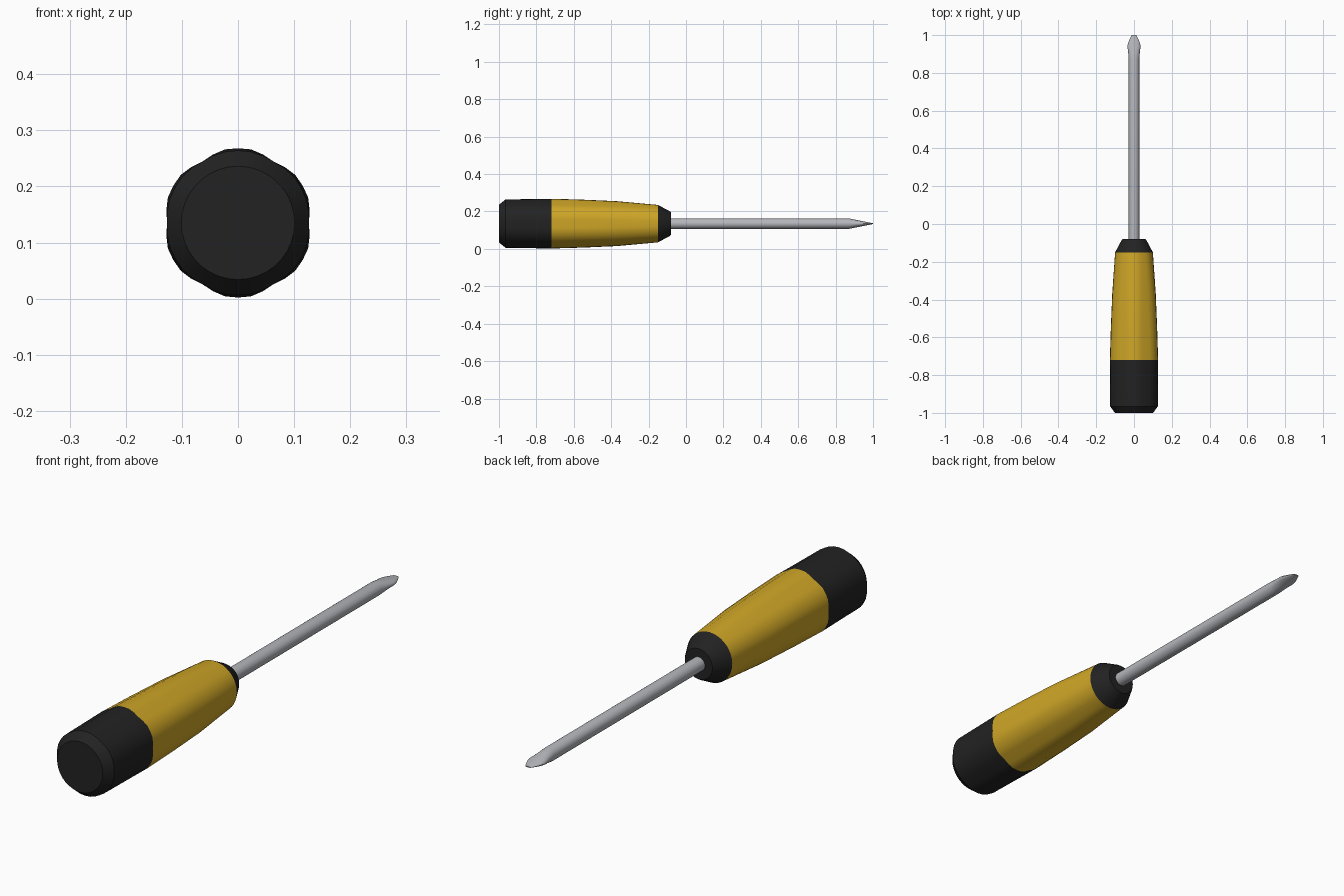
import bpy, bmesh, math

cube = bpy.data.objects.get("Cube")
if cube:
    bpy.data.objects.remove(cube, do_unlink=True)

AXIS_Z = 0.135   # height of the tool's long axis


def material(name, rgb, rough=0.5):
    m = bpy.data.materials.new(name)
    m.use_nodes = True
    m.diffuse_color = (*rgb, 1)
    bsdf = m.node_tree.nodes["Principled BSDF"]
    bsdf.inputs["Base Color"].default_value = (*rgb, 1)
    bsdf.inputs["Roughness"].default_value = rough
    return m


black = material("black rubber", (0.016, 0.016, 0.016))
yellow = material("yellow plastic", (0.62, 0.38, 0.02))
steel = material("steel", (0.46, 0.47, 0.50))


def loft(name, sections, mat, sides=36, cap_start=False, cap_end=False):
    """Skin rings along y; each section is (y, half width, half height, flute depth)."""
    bm = bmesh.new()
    rings = []
    for y, rx, rz, depth in sections:
        ring = []
        for i in range(sides):
            a = math.tau * i / sides
            k = 1 - depth * max(0, math.cos(6 * a))   # six shallow finger flutes
            ring.append(bm.verts.new((rx * k * math.cos(a), y,
                                      AXIS_Z + rz * k * math.sin(a))))
        rings.append(ring)
    for r0, r1 in zip(rings, rings[1:]):
        for i in range(sides):
            j = (i + 1) % sides
            bm.faces.new((r0[i], r0[j], r1[j], r1[i]))
    if cap_start:
        bm.faces.new(rings[0])
    if cap_end:
        bm.faces.new(rings[-1])
    bmesh.ops.recalc_face_normals(bm, faces=bm.faces)
    # Open sleeves: make sure the walls face away from the axis
    wall = bm.faces[:][0]
    wall.normal_update()
    c = wall.calc_center_median()
    if wall.normal.x * c.x + wall.normal.z * (c.z - AXIS_Z) < 0:
        bmesh.ops.reverse_faces(bm, faces=bm.faces)
    mesh = bpy.data.meshes.new(name)
    bm.to_mesh(mesh)
    bm.free()
    mesh.materials.append(mat)
    obj = bpy.data.objects.new(name, mesh)
    bpy.context.collection.objects.link(obj)
    bpy.ops.object.select_all(action="DESELECT")
    obj.select_set(True)
    bpy.context.view_layer.objects.active = obj
    bpy.ops.object.shade_smooth_by_angle(angle=math.radians(30))
    return obj


def round_rings(*rows):
    return [(y, r, r, depth) for y, r, depth in rows]


# Handle: butt cap, fluted grip, front collar
loft("end_cap", round_rings((-1, 0.101, 0), (-0.965, 0.129, 0.02), (-0.72, 0.133, 0.05)),
     black, cap_start=True)
loft("grip", round_rings((-0.72, 0.133, 0.05), (-0.55, 0.128, 0.055),
                         (-0.37, 0.12, 0.05), (-0.15, 0.1, 0)), yellow)
loft("collar", round_rings((-0.15, 0.1, 0), (-0.09, 0.068, 0), (-0.08, 0.061, 0)),
     black, cap_end=True)

# Shaft with a flared, flattened blade at its far end
loft("shaft", [(-0.12, 0.028, 0.028, 0), (0.87, 0.028, 0.028, 0),
               (0.91, 0.031, 0.020, 0), (0.94, 0.035, 0.014, 0),
               (0.96, 0.031, 0.010, 0), (0.985, 0.020, 0.005, 0),
               (1.0, 0.012, 0.002, 0)], steel, sides=24, cap_start=True, cap_end=True)
